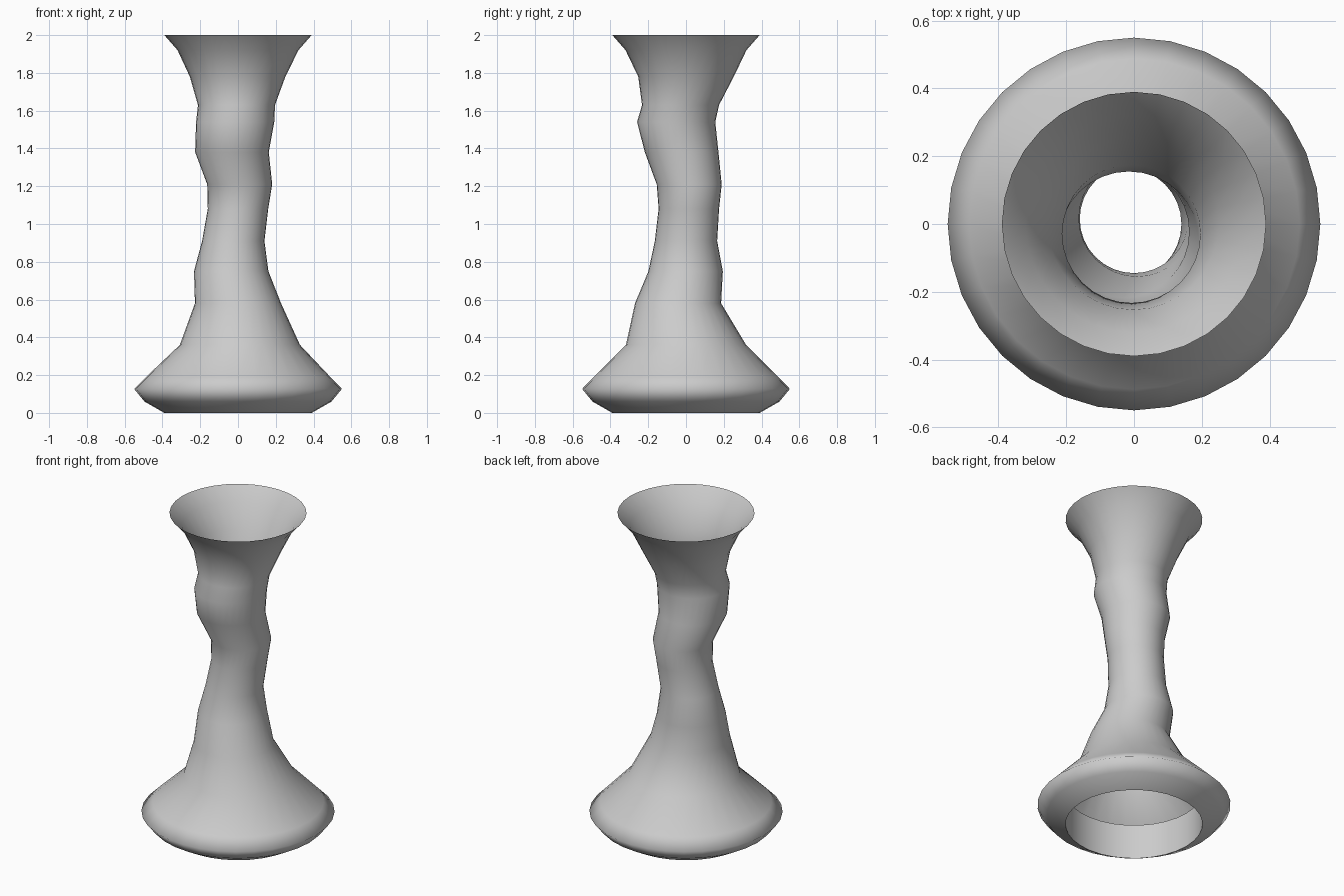
import bpy, bmesh
from math import sin, cos, tau

if "Cube" in bpy.data.objects:
    bpy.data.objects.remove(bpy.data.objects["Cube"])

SIDES = 32


def tube(name, rings):
    """Open tube skinned through rings given as (z, centre x, centre y, radius)."""
    bm = bmesh.new()
    loops = [[bm.verts.new((cx + r * cos(tau * i / SIDES), cy + r * sin(tau * i / SIDES), z))
              for i in range(SIDES)] for z, cx, cy, r in rings]
    for low, high in zip(loops, loops[1:]):
        for i in range(SIDES):
            j = (i + 1) % SIDES
            face = bm.faces.new((low[i], low[j], high[j], high[i]))
            face.smooth = True
    mesh = bpy.data.meshes.new(name)
    bm.to_mesh(mesh)
    bm.free()
    obj = bpy.data.objects.new(name, mesh)
    bpy.context.collection.objects.link(obj)
    return obj


# Wobbly hollow vase: flared foot, wandering neck, trumpet mouth
tube("vase_body", [
    (0.00, 0, 0, 0.39),
    (0.06, 0, 0, 0.495),
    (0.127, 0, 0, 0.55),
    (0.19, 0.001, 0, 0.488),
    (0.36, 0.01, 0, 0.318),
    (0.58, 0, -0.042, 0.228),
    (0.75, -0.036, -0.002, 0.197),
    (0.91, -0.025, 0, 0.165),
    (1.08, 0, 0.015, 0.16),
    (1.21, 0.009, 0.017, 0.172),
    (1.38, -0.032, -0.023, 0.195),
    (1.54, -0.015, -0.052, 0.207),
    (1.63, -0.008, -0.029, 0.204),
    (1.78, -0.002, 0, 0.253),
    (1.92, 0, 0, 0.32),
    (2.00, 0, 0, 0.39),
])

# Short upright collar inside the foot opening
tube("foot_collar", [(0.0, 0, 0, 0.39), (0.218, 0, 0, 0.39)])
